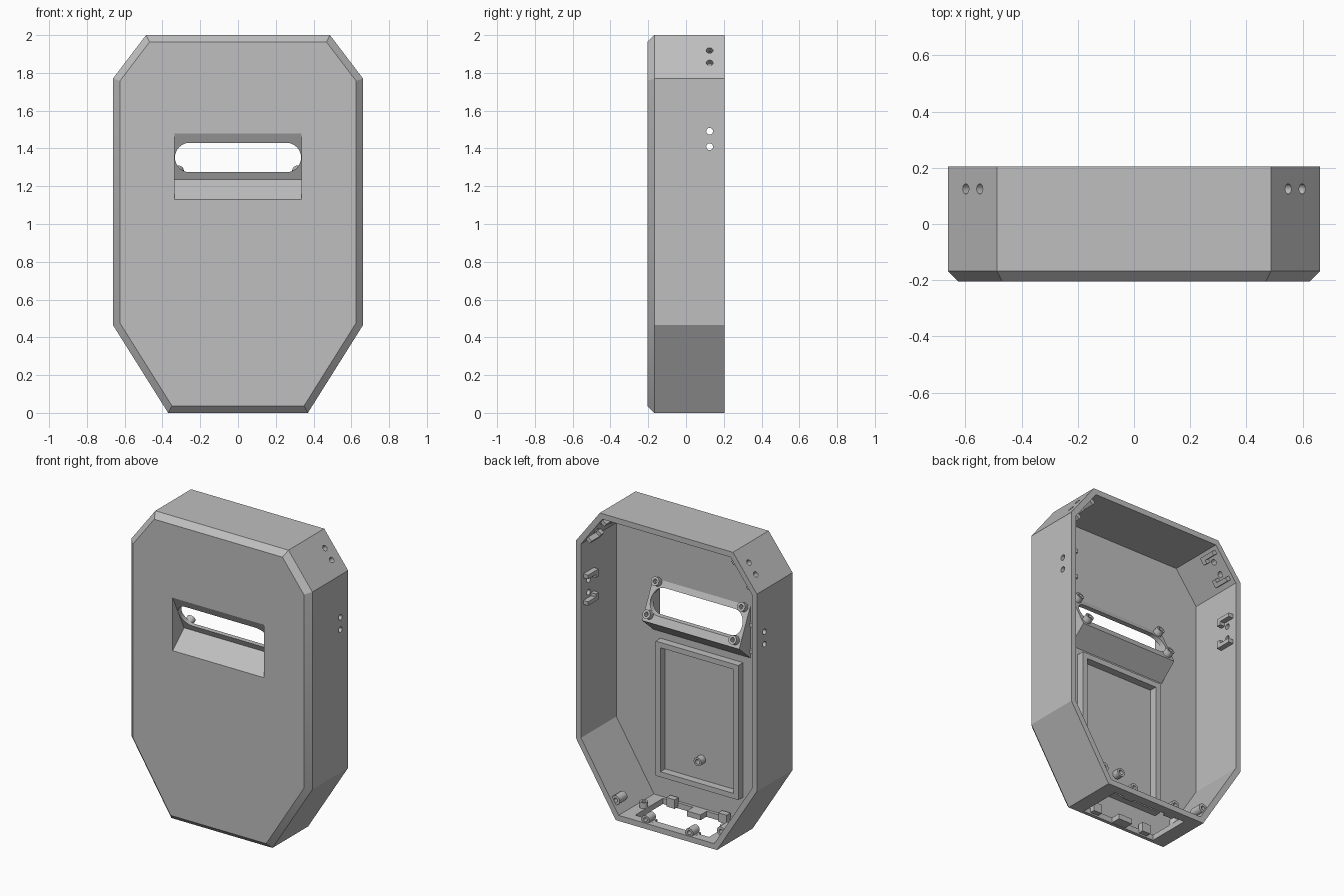
import bpy, bmesh, math
from mathutils import Vector, Matrix

if "Cube" in bpy.data.objects:
    bpy.data.objects.remove(bpy.data.objects["Cube"], do_unlink=True)

grey = bpy.data.materials.new("plain grey")
grey.use_nodes = True
COLOUR = (0.52, 0.52, 0.52, 1)
grey.diffuse_color = COLOUR
grey.node_tree.nodes["Principled BSDF"].inputs["Base Color"].default_value = COLOUR

WALL, FRONT, BACK = 0.037, -0.205, 0.205


def make(name, bm):
    bmesh.ops.recalc_face_normals(bm, faces=bm.faces)
    mesh = bpy.data.meshes.new(name)
    bm.to_mesh(mesh)
    bm.free()
    mesh.materials.append(grey)
    ob = bpy.data.objects.new(name, mesh)
    bpy.context.collection.objects.link(ob)
    return ob


def loft(name, rings):
    """Closed solid through a list of equal-length point rings."""
    bm = bmesh.new()
    loops = [[bm.verts.new(p) for p in ring] for ring in rings]
    n = len(loops[0])
    for a, b in zip(loops, loops[1:]):
        for i in range(n):
            bm.faces.new((a[i], a[(i + 1) % n], b[(i + 1) % n], b[i]))
    bm.faces.new(loops[0])
    bm.faces.new(loops[-1])
    return make(name, bm)


def box(name, centre, size, turn=0):
    bm = bmesh.new()
    bmesh.ops.create_cube(bm, size=1, matrix=Matrix.Translation(centre)
                          @ Matrix.Rotation(turn, 4, 'Y') @ Matrix.Diagonal((*size, 1)))
    return make(name, bm)


def cylinder(name, centre, axis, radius, length, bore=0):
    """Cylinder about centre, with an optional blind bore in the end the axis points to."""
    bm = bmesh.new()
    bmesh.ops.create_cone(bm, cap_ends=True, segments=24, radius1=radius, radius2=radius, depth=length)
    if bore:
        top = max(bm.faces, key=lambda f: f.calc_center_median().z)
        bmesh.ops.inset_individual(bm, faces=[top], thickness=radius - bore)
        pit = bmesh.ops.extrude_discrete_faces(bm, faces=[top])["faces"][0]
        bmesh.ops.translate(bm, verts=pit.verts, vec=(0, 0, -length * 0.8))
    turn = Vector(axis).to_track_quat('Z', 'Y').to_matrix().to_4x4()
    bmesh.ops.transform(bm, verts=bm.verts, matrix=Matrix.Translation(centre) @ turn)
    return make(name, bm)


def smooth(ob):
    bpy.ops.object.select_all(action='DESELECT')
    ob.select_set(True)
    bpy.context.view_layer.objects.active = ob
    bpy.ops.object.shade_smooth_by_angle(angle=math.radians(25))


def combine(target, tool, operation):
    """Apply a boolean and discard the tool."""
    mod = target.modifiers.new("cut", 'BOOLEAN')
    mod.operation, mod.solver, mod.object = operation, 'EXACT', tool
    bpy.context.view_layer.objects.active = target
    bpy.ops.object.modifier_apply(modifier=mod.name)
    bpy.data.objects.remove(tool, do_unlink=True)


def inset(points, d):
    """Move every edge of a convex anticlockwise outline inwards by d."""
    out = []
    for i, p in enumerate(points):
        a, b = points[i - 1], points[(i + 1) % len(points)]
        e1, e2 = (p - a).normalized(), (b - p).normalized()
        n1, n2 = Vector((-e1.y, e1.x)), Vector((-e2.y, e2.x))
        out.append(p + (n1 + n2) * d / (1 + n1.dot(n2)))
    return out


def at_depth(points, y):
    return [(p[0], y, p[1]) for p in points]


def wedge(name, profile, half):
    return loft(name, [[(x, y, z) for y, z in profile] for x in (-half, half)])


# Shell: eight-sided tray with a bevelled front and an open back
right_side = [(0.37, 0), (0.662, 0.465), (0.662, 1.77), (0.487, 2)]
outline = [Vector(p) for p in right_side + [(-x, z) for x, z in reversed(right_side)]]
inner = inset(outline, WALL)
shell = loft("shell", [at_depth(inset(outline, WALL), FRONT),
                       at_depth(outline, FRONT + 0.037), at_depth(outline, BACK)])
combine(shell, loft("cavity", [at_depth(inner, FRONT + 0.04), at_depth(inner, BACK + 0.1)]), 'DIFFERENCE')

# Viewing recess: angled hood inside, V-shaped cut, rounded slot
combine(shell, wedge("hood", [(-0.18, 1.497), (-0.048, 1.227), (-0.18, 1.112)], 0.355), 'UNION')
combine(shell, wedge("recess", [(-0.205, 1.48), (-0.085, 1.235), (-0.205, 1.13),
                                (-0.3, 1.13), (-0.3, 1.48)], 0.335), 'DIFFERENCE')
slot = []
for k in range(34):
    a = math.pi * (k % 17) / 16 + (-math.pi / 2 if k < 17 else math.pi / 2)
    slot.append(((0.256 if k < 17 else -0.256) + 0.078 * math.cos(a), 1.352 + 0.078 * math.sin(a)))
combine(shell, loft("slot", [at_depth(slot, -0.4), at_depth(slot, 0.1)]), 'DIFFERENCE')

# Opening in the floor
combine(shell, box("floor_opening", (0, 0.0, 0), (0.54, 0.29, 0.2)), 'DIFFERENCE')

# Paired screw holes and their brackets on the side walls and upper corners
slant = math.atan2(0.175, 0.23)
for side, word in ((1, "left"), (-1, "right")):
    for place, x, z, angle in (("side", 0.662, 1.45, 0), ("corner", 0.575, 1.887, slant)):
        out = Vector((side * math.cos(angle), 0, math.sin(angle)))
        along = Vector((-side * math.sin(angle), 0, math.cos(angle)))
        centre = Vector((side * x, 0.125, z))
        for step in (-1, 1):
            combine(shell, cylinder("hole", centre + along * 0.041 * step, out, 0.018, 0.2), 'DIFFERENCE')
            seat = centre + along * 0.088 * step - out * (WALL + 0.015)
            box(f"{word}_{place}_bracket", seat, (0.04, 0.11, 0.026), -side * angle)
            box(f"{word}_{place}_bracket_lip", seat - along * 0.02 * step + Vector((0, -0.04, 0)),
                (0.04, 0.03, 0.03), -side * angle)
smooth(shell)

# Bosses at the corners of the slot, square to the tilted plate
tilt = Vector((0, 0.898, 0.44))
for x in (-0.315, 0.315):
    for y, z in ((-0.158, 1.452), (-0.068, 1.268)):
        smooth(cylinder("slot_boss", Vector((x, y, z)) + tilt * 0.012, tilt, 0.028, 0.05, 0.014))

# Raised rectangular frame and stud on the inside of the front wall
for s in (-1, 1):
    box("frame_upright", (s * 0.285, -0.142, 0.635), (0.035, 0.055, 0.89))
    box("frame_crossbar", (0, -0.142, 0.635 + s * 0.4275), (0.535, 0.055, 0.035))
smooth(cylinder("frame_stud", (0, -0.145, 0.36), (0, 1, 0), 0.028, 0.05, 0.015))

# Fixing tabs and bosses around the floor opening
box("front_floor_tab", (0, -0.115, 0.02), (0.1, 0.07, 0.035))
for s in (-1, 1):
    box("front_floor_block", (s * 0.19, -0.13, 0.04), (0.06, 0.04, 0.06))
    box("back_floor_tab", (s * 0.16, 0.145, 0.02), (0.07, 0.05, 0.035))
    smooth(cylinder("back_floor_boss", (s * 0.16, 0.16, 0.055), (0, 1, 0), 0.028, 0.07, 0.013))
    smooth(cylinder("side_floor_boss", (s * 0.295, 0.02, 0.05), (0, 0, 1), 0.026, 0.05, 0.013))
    smooth(cylinder("lower_wall_boss", (s * 0.385, 0.145, 0.12), (0, 1, 0), 0.03, 0.08, 0.013))
